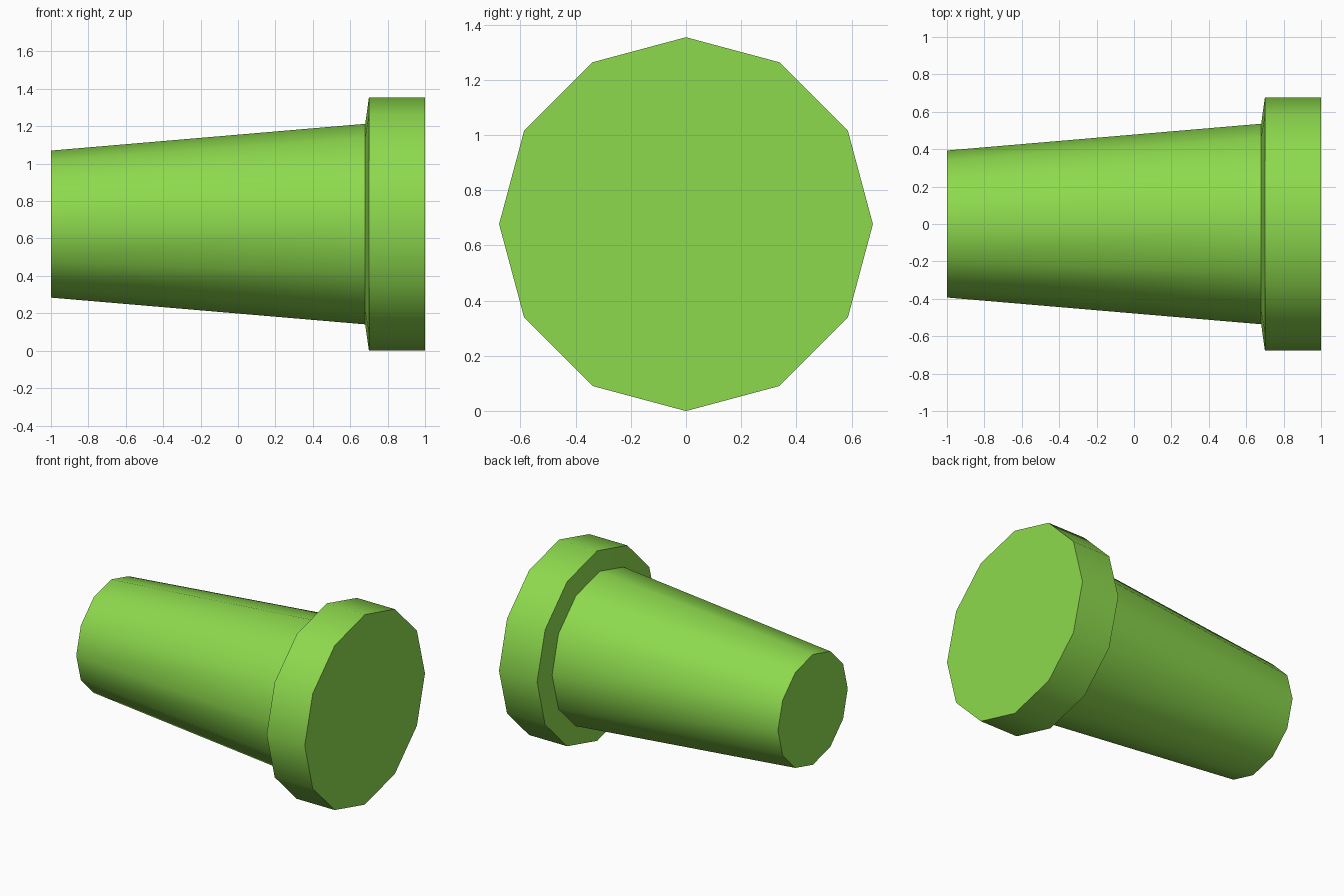
import bpy, bmesh, math

if "Cube" in bpy.data.objects:
    bpy.data.objects.remove(bpy.data.objects["Cube"])

SIDES = 12
AXIS_Z = 0.677
# (x, radius) along the pipe: narrow end, end of taper, collar shoulder, collar end
PROFILE = [(-1.0, 0.393), (0.68, 0.536), (0.70, 0.677), (1.0, 0.677)]

green = bpy.data.materials.new("lime_green")
green.diffuse_color = (0.27, 0.70, 0.075, 1)
green.use_nodes = True
green.node_tree.nodes["Principled BSDF"].inputs["Base Color"].default_value = green.diffuse_color

# Tapered pipe with a wide collar, lying along x
bm = bmesh.new()
rings = []
for x, r in PROFILE:
    ring = []
    for i in range(SIDES):
        a = math.tau * i / SIDES
        ring.append(bm.verts.new((x, r * math.sin(a), AXIS_Z + r * math.cos(a))))
    rings.append(ring)
for a, b in zip(rings, rings[1:]):
    for i in range(SIDES):
        j = (i + 1) % SIDES
        bm.faces.new((a[i], a[j], b[j], b[i]))

# Closed ends
bm.faces.new(rings[0])
bm.faces.new(rings[-1])
bmesh.ops.recalc_face_normals(bm, faces=bm.faces)

mesh = bpy.data.meshes.new("pipe")
bm.to_mesh(mesh)
bm.free()
mesh.materials.append(green)
pipe = bpy.data.objects.new("pipe", mesh)
bpy.context.collection.objects.link(pipe)

# Smooth walls, crisp rims
bpy.context.view_layer.objects.active = pipe
pipe.select_set(True)
bpy.ops.object.shade_smooth_by_angle(angle=math.radians(40))
